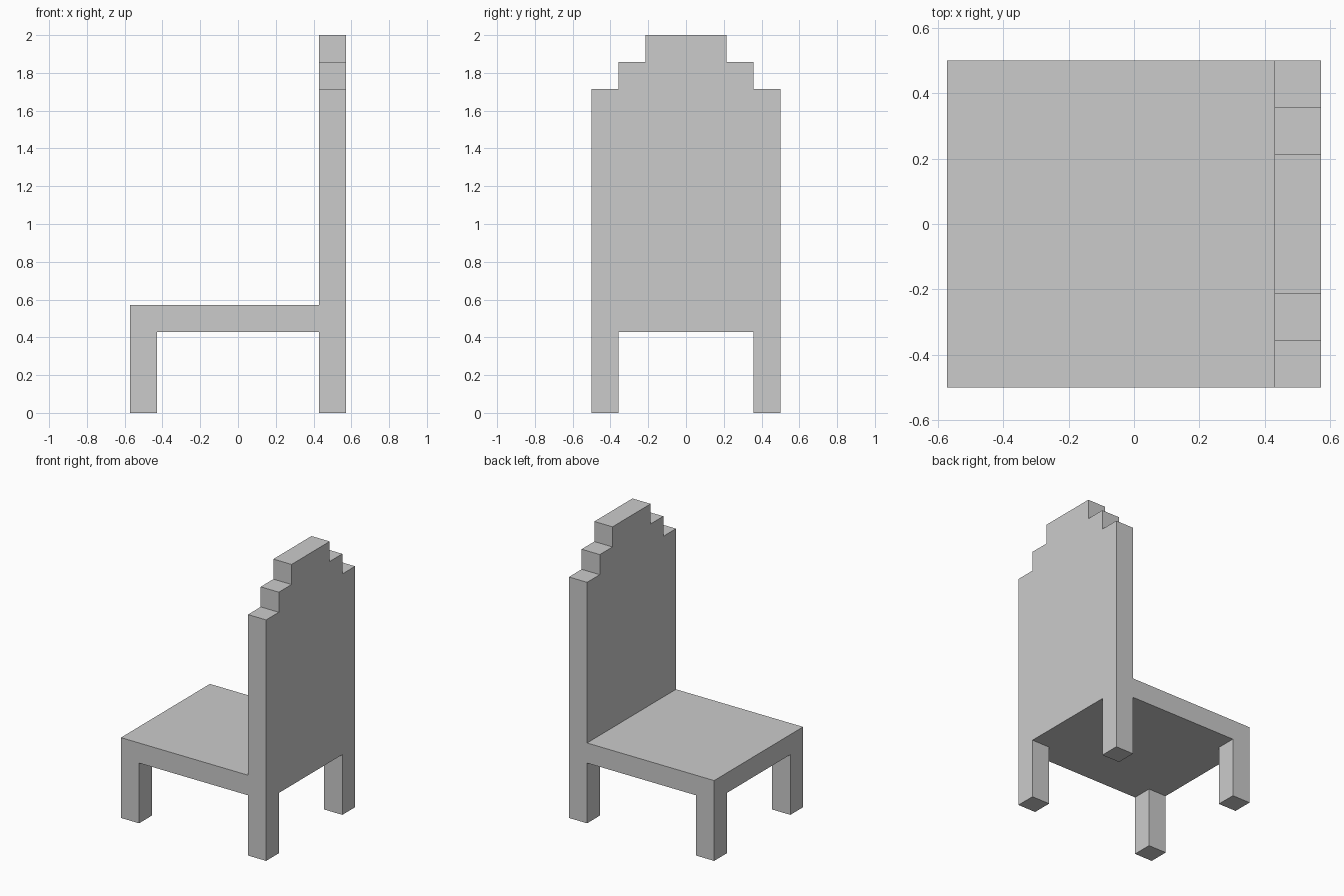
import bpy
import bmesh

if "Cube" in bpy.data.objects:
    bpy.data.objects.remove(bpy.data.objects["Cube"])

U = 2 / 14  # the chair is 14 blocks tall
XS = [-4, -3, 3, 4]
YS = [-3.5, -2.5, -1.5, 1.5, 2.5, 3.5]

bm = bmesh.new()


def extrude(faces, height):
    """Extrude a face region vertically by a number of blocks."""
    geom = bmesh.ops.extrude_face_region(bm, geom=faces)["geom"]
    verts = [g for g in geom if isinstance(g, bmesh.types.BMVert)]
    bmesh.ops.translate(bm, verts=verts, vec=(0, 0, height * U))
    bm.normal_update()


def flat_faces(z, test):
    """Horizontal faces at block height z whose centre passes the test."""
    found = []
    for f in bm.faces:
        c = f.calc_center_median() / U
        if abs(f.normal.z) > 0.9 and abs(c.z - z) < 0.01 and test(c.x, c.y):
            found.append(f)
    return found


# Seat: plate divided along the leg, back and step lines
grid = [[bm.verts.new((x * U, y * U, 3 * U)) for y in YS] for x in XS]
for i in range(len(XS) - 1):
    for j in range(len(YS) - 1):
        bm.faces.new((grid[i][j], grid[i + 1][j], grid[i + 1][j + 1], grid[i][j + 1]))
bm.normal_update()
extrude(bm.faces[:], 1)
bmesh.ops.recalc_face_normals(bm, faces=bm.faces[:])

# Legs: pulled down from the four corners
for sx in (-1, 1):
    for sy in (-1, 1):
        extrude(flat_faces(3, lambda x, y: x * sx > 3 and y * sy > 2.5), -3)

# Backrest: full-width panel, then two narrowing steps
for z, half_width, height in ((4, 3.5, 8), (12, 2.5, 1), (13, 1.5, 1)):
    extrude(flat_faces(z, lambda x, y: x > 3 and abs(y) < half_width), height)

# Clean up coplanar divisions
bmesh.ops.recalc_face_normals(bm, faces=bm.faces[:])
bmesh.ops.dissolve_limit(bm, angle_limit=0.01, verts=bm.verts[:], edges=bm.edges[:])

mesh = bpy.data.meshes.new("chair")
bm.to_mesh(mesh)
bm.free()
bpy.context.collection.objects.link(bpy.data.objects.new("chair", mesh))
